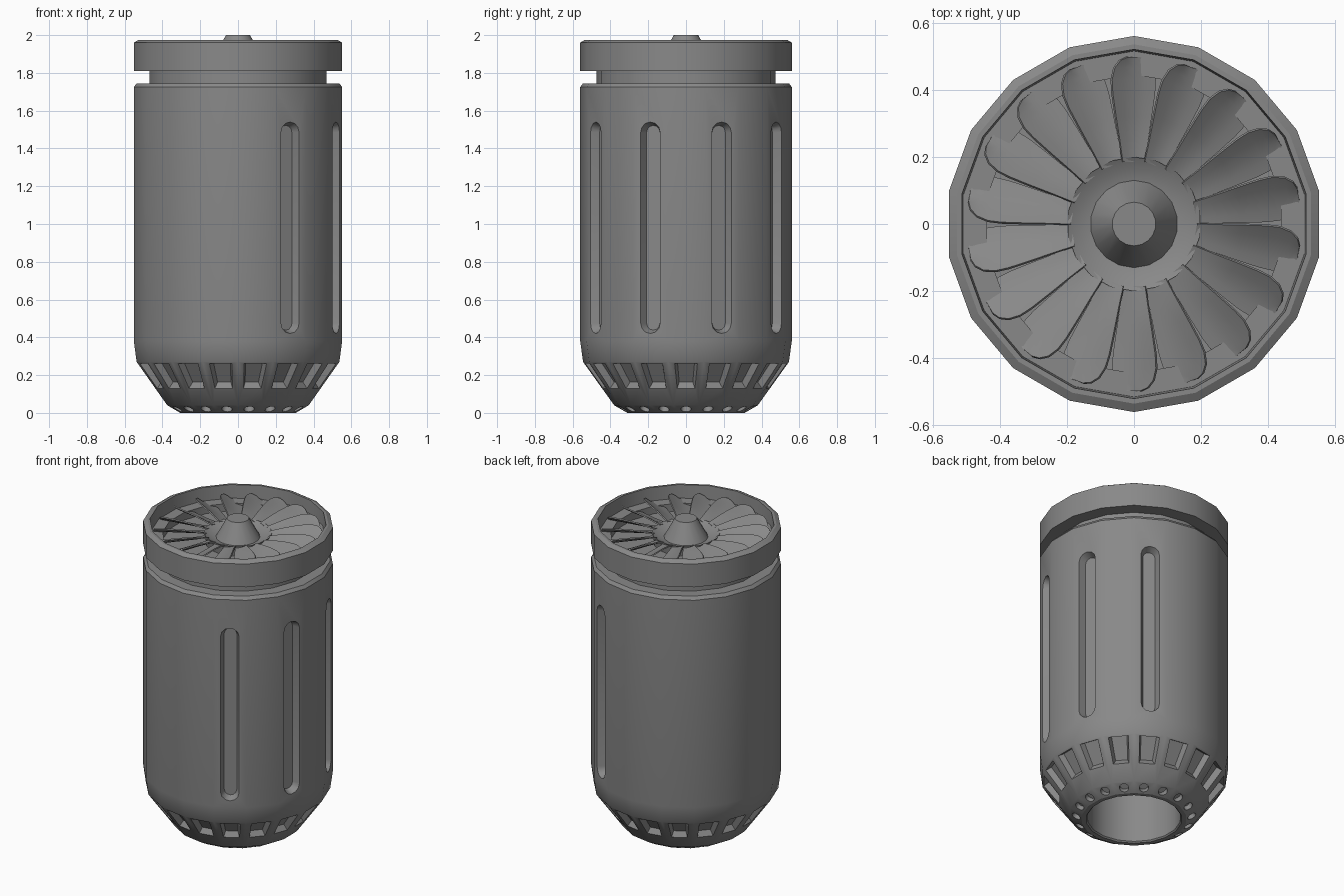
import bpy, bmesh
from math import radians, sin, cos, pi
from mathutils import Matrix, Vector

SIDES = 18
STEP = 2 * pi / SIDES
APOTHEM = cos(STEP / 2)

default = bpy.data.objects.get("Cube")
if default:
    bpy.data.objects.remove(default, do_unlink=True)

grey = bpy.data.materials.new("gunmetal_grey")
grey.use_nodes = True
grey.diffuse_color = (0.25, 0.25, 0.25, 1)
grey.node_tree.nodes["Principled BSDF"].inputs["Base Color"].default_value = (0.25, 0.25, 0.25, 1)


def make_object(name, bm, recalc=True):
    if recalc:
        bmesh.ops.recalc_face_normals(bm, faces=bm.faces)
    mesh = bpy.data.meshes.new(name)
    bm.to_mesh(mesh)
    bm.free()
    mesh.materials.append(grey)
    obj = bpy.data.objects.new(name, mesh)
    bpy.context.collection.objects.link(obj)
    return obj


def activate(obj):
    bpy.ops.object.select_all(action="DESELECT")
    obj.select_set(True)
    bpy.context.view_layer.objects.active = obj


def shade(obj):
    activate(obj)
    bpy.ops.object.shade_smooth_by_angle(angle=radians(30))


def lathe(name, profile):
    """Turn (radius, height) points into a solid; both ends lie on the axis."""
    bm = bmesh.new()
    rings = []
    for r, z in profile:
        if r == 0:
            rings.append([bm.verts.new((0, 0, z))] * SIDES)
        else:
            rings.append([bm.verts.new((r * cos((k + 0.5) * STEP), r * sin((k + 0.5) * STEP), z))
                          for k in range(SIDES)])
    for low, high in zip(rings, rings[1:]):
        for k in range(SIDES):
            j = (k + 1) % SIDES
            bm.faces.new(dict.fromkeys((low[k], low[j], high[j], high[k])))
    return make_object(name, bm)


def add_pocket(bm, angle, radius, z, slope, outer, inner, depth, out=0.02):
    """Tapered cutter on a face of the shell; slope is (outward, upward)."""
    tangent = Vector((-sin(angle), cos(angle), 0))
    up = Vector((slope[0] * cos(angle), slope[0] * sin(angle), slope[1])).normalized()
    normal = tangent.cross(up)
    origin = Vector((radius * cos(angle), radius * sin(angle), z))
    floor, mouth = [], []
    for (ox, oy), (ix, iy) in zip(outer, inner):
        f = out / depth
        floor.append(bm.verts.new(origin + tangent * ix + up * iy - normal * depth))
        mouth.append(bm.verts.new(origin + tangent * (ox + (ox - ix) * f)
                                  + up * (oy + (oy - iy) * f) + normal * out))
    bm.faces.new(floor)
    bm.faces.new(mouth)
    n = len(floor)
    for i in range(n):
        j = (i + 1) % n
        bm.faces.new((floor[i], floor[j], mouth[j], mouth[i]))


def stadium(width, height, segments=6):
    pts = []
    for sign in (1, -1):
        for i in range(segments + 1):
            a = pi * i / segments
            pts.append((sign * width * cos(a), sign * (height - width + width * sin(a))))
    return pts


def circle(radius, n=12):
    return [(radius * cos(2 * pi * i / n), radius * sin(2 * pi * i / n)) for i in range(n)]


def trapezoid(bottom, top, low, high):
    return [(-bottom, low), (bottom, low), (top, high), (-top, high)]


def cut(obj, name, bm):
    cutter = make_object(name, bm)
    cutter.hide_render = True
    activate(obj)
    mod = obj.modifiers.new(name, "BOOLEAN")
    mod.operation = "DIFFERENCE"
    mod.solver = "EXACT"
    mod.object = cutter
    bpy.ops.object.modifier_apply(modifier=mod.name)
    bpy.data.objects.remove(cutter, do_unlink=True)


# Main shell with open nozzle below and a neck on top
shell = lathe("shell", [
    (0, 0.5), (0.275, 0.5), (0.275, 0.008), (0.283, 0), (0.31, 0), (0.38, 0.04),
    (0.545, 0.27), (0.56, 0.38), (0.56, 1.725), (0.545, 1.745), (0.475, 1.745),
    (0.475, 1.82), (0, 1.82)])

# Four long slots on the left side
bm = bmesh.new()
for deg in (-60, -20, 20, 60):
    add_pocket(bm, radians(deg), 0.56 * APOTHEM, 0.98, (0, 1),
               stadium(0.055, 0.56), stadium(0.037, 0.542), 0.045)
cut(shell, "slot_cutter", bm)

# Ring of vents on the lower cone
bm = bmesh.new()
for k in range(SIDES):
    add_pocket(bm, k * STEP, 0.491 * APOTHEM, 0.195, (0.165 * APOTHEM, 0.23),
               trapezoid(0.047, 0.06, -0.08, 0.08),
               trapezoid(0.036, 0.046, -0.064, 0.078), 0.035)
cut(shell, "vent_cutter", bm)

# Ring of round holes around the nozzle
bm = bmesh.new()
for k in range(SIDES):
    add_pocket(bm, k * STEP, 0.345 * APOTHEM, 0.02, (0.07 * APOTHEM, 0.04),
               circle(0.028), circle(0.027), 0.03)
cut(shell, "hole_cutter", bm)
shade(shell)

# Cap ring with the recessed fan well
shade(lathe("cap", [
    (0, 1.81), (0.56, 1.81), (0.56, 1.96), (0.535, 1.975), (0.52, 1.975),
    (0.515, 1.89), (0.445, 1.89), (0.445, 1.84), (0, 1.84)]))

# Central hub with a dished collar
shade(lathe("fan_hub", [
    (0, 2), (0.065, 2), (0.13, 1.88), (0.165, 1.888), (0.2, 1.908),
    (0.19, 1.835), (0, 1.835)]))

# Tilted, scooped fan blades: (radius, half width, tilt)
bm = bmesh.new()
stations = [(0.185, 0.033, 0.006), (0.25, 0.042, 0.018), (0.32, 0.053, 0.028), (0.39, 0.063, 0.034),
            (0.43, 0.065, 0.035), (0.465, 0.057, 0.032), (0.487, 0.04, 0.025), (0.497, 0.018, 0.012)]
across = [-1, -0.5, 0, 0.5, 1]
for k in range(SIDES):
    turn = Matrix.Rotation((k + 0.5) * STEP, 3, "Z")
    rows = [[bm.verts.new(turn @ Vector((r, u * w, 1.9 + tilt * (u + 0.3 * u * u))))
             for u in across] for r, w, tilt in stations]
    for a, b in zip(rows, rows[1:]):
        for i in range(len(across) - 1):
            bm.faces.new((a[i], b[i], b[i + 1], a[i + 1]))
blades = make_object("fan_blades", bm, recalc=False)
activate(blades)
solid = blades.modifiers.new("thickness", "SOLIDIFY")
solid.thickness = 0.008
bpy.ops.object.modifier_apply(modifier=solid.name)
shade(blades)
